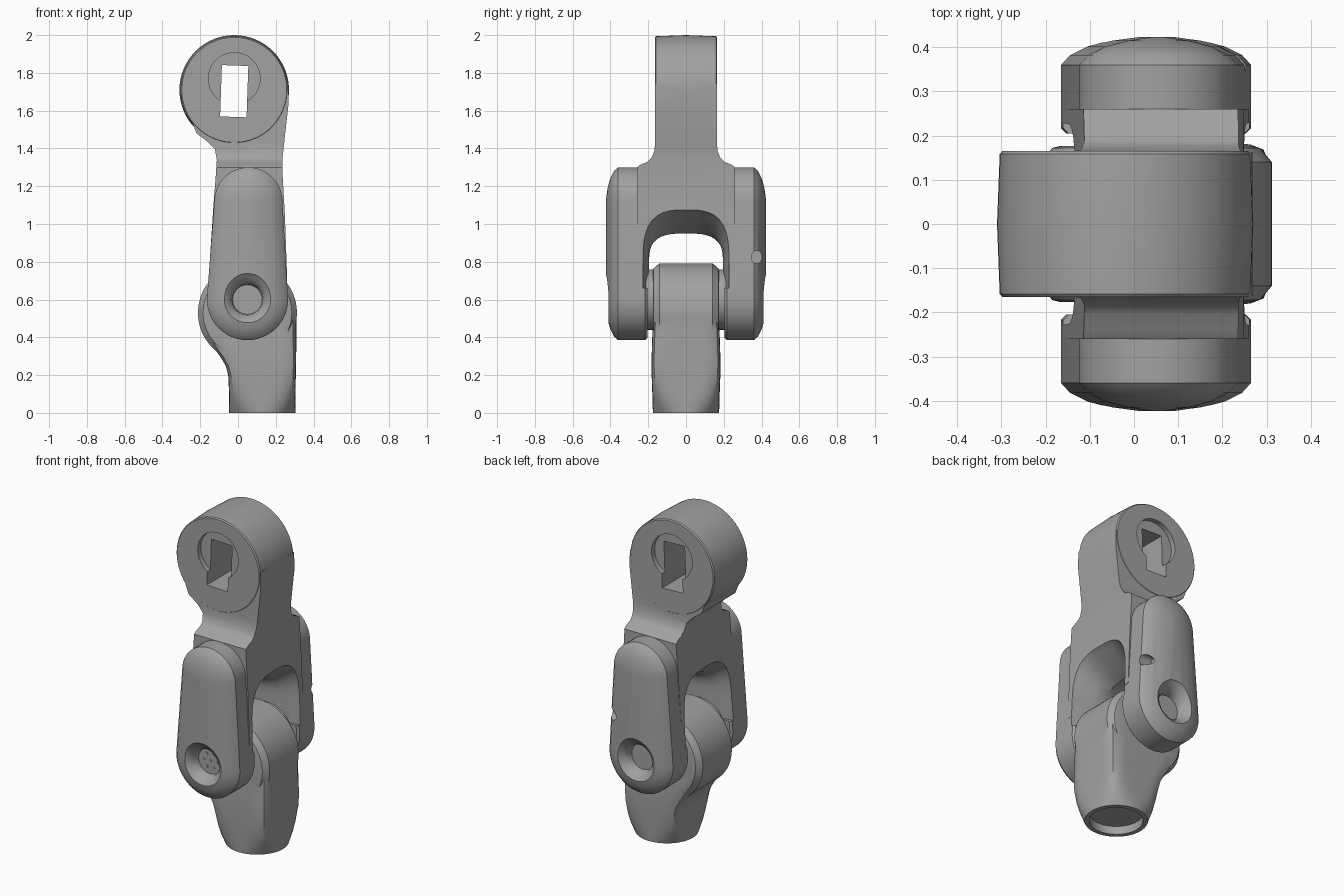
import bpy, bmesh
from math import sin, cos, pi, radians
from mathutils import Vector, Matrix

if "Cube" in bpy.data.objects:
    bpy.data.objects.remove(bpy.data.objects["Cube"])

steel = bpy.data.materials.new("grey_steel")
steel.use_nodes = True
GREY = (0.36, 0.36, 0.36, 1)
steel.diffuse_color = GREY
steel.node_tree.nodes["Principled BSDF"].inputs["Base Color"].default_value = GREY


def loft(name, rings):
    """Closed solid skinned through rings of equal point count."""
    bm = bmesh.new()
    loops = [[bm.verts.new(p) for p in ring] for ring in rings]
    n = len(loops[0])
    for a, b in zip(loops, loops[1:]):
        for i in range(n):
            j = (i + 1) % n
            bm.faces.new((a[i], a[j], b[j], b[i]))
    bm.faces.new(loops[0])
    bm.faces.new(loops[-1])
    bmesh.ops.recalc_face_normals(bm, faces=bm.faces)
    me = bpy.data.meshes.new(name)
    bm.to_mesh(me)
    bm.free()
    ob = bpy.data.objects.new(name, me)
    bpy.context.collection.objects.link(ob)
    me.materials.append(steel)
    return ob


def circle(x, z, r, y, n=64):
    return [Vector((x + r * cos(2 * pi * i / n), y, z + r * sin(2 * pi * i / n))) for i in range(n)]


def turned(name, x, z, steps):
    """Round part along y from (y, radius) steps."""
    return loft(name, [circle(x, z, r, y) for y, r in steps])


def capsule(y, inset, n=24):
    """Tapered arm outline, narrow end up."""
    top = [Vector((.055 + (.18 - inset) * cos(a), y, 1.12 + (.18 - inset) * sin(a)))
           for a in (pi * i / n for i in range(n + 1))]
    low = [Vector((.05 + (.215 - inset) * cos(a), y, .6 + (.215 - inset) * sin(a)))
           for a in (pi + pi * i / n for i in range(n + 1))]
    return top + low


def squircle(z, x0, x1, hy, power, n=48):
    """Horizontal section that runs from round to nearly square."""
    pts = []
    for i in range(n):
        c, s = cos(2 * pi * i / n), sin(2 * pi * i / n)
        k = (abs(c) ** power + abs(s) ** power) ** (-1 / power)
        pts.append(Vector(((x0 + x1) / 2 + (x1 - x0) / 2 * c * k, hy * s * k, z)))
    return pts


def arch(x, half, top, n=24):
    """Opening section with a rounded roof."""
    pts = []
    for i in range(n + 1):
        c, s = cos(pi * i / n), sin(pi * i / n)
        k = (abs(c) ** 3 + abs(s) ** 3) ** (-1 / 3)
        pts.append(Vector((x, half * c * k, .8 + (top - .8) * s * k)))
    return pts + [Vector((x, -half, .66)), Vector((x, half, .66))]


def apply_bool(ob, other, op):
    m = ob.modifiers.new(op.lower(), 'BOOLEAN')
    m.operation, m.object, m.solver = op, other, 'EXACT'
    bpy.context.view_layer.objects.active = ob
    bpy.ops.object.modifier_apply(modifier=m.name)
    bpy.data.objects.remove(other)


def finish(ob, angle=32):
    bpy.ops.object.select_all(action='DESELECT')
    ob.select_set(True)
    bpy.context.view_layer.objects.active = ob
    bpy.ops.object.shade_smooth_by_angle(angle=radians(angle))


# Neck and bridge: side outline crossed with front outline
front = [(.265, 1.74), (.268, 1.64), (.25, 1.48), (.237, 1.36), (.235, 1.28), (.248, 1.05), (.26, .72),
         (-.155, .72), (-.13, 1.1), (-.118, 1.25), (-.112, 1.34), (-.122, 1.395), (-.16, 1.435),
         (-.22, 1.48), (-.25, 1.56), (-.2, 1.74)]
yoke = loft("fork_link", [[Vector((x, y, z)) for x, z in front] for y in (-.5, .5)])
half = [(.163, 1.8), (.163, 1.43), (.168, 1.385), (.182, 1.35), (.205, 1.328), (.24, 1.315), (.26, 1.3), (.26, .6)]
outline = half + [(-y, z) for y, z in reversed(half)]
apply_bool(yoke, loft("side_outline", [[Vector((x, y, z)) for y, z in outline] for x in (-.6, .6)]), 'INTERSECT')

# Upper eye, slightly barrelled
eye = turned("eye", -.02, 1.71, [(-.165, .278), (-.158, .284), (0, .29), (.158, .284), (.165, .278)])
apply_bool(yoke, eye, 'UNION')

# Fork arms with chamfered, domed outer faces
for s in (-1, 1):
    steps = [(.205, .012), (.217, 0), (.36, 0), (.382, .02), (.402, .06), (.415, .11), (.423, .165)]
    apply_bool(yoke, loft("arm", [capsule(s * y, d) for y, d in steps]), 'UNION')

# Arched opening, tightest at mid thickness
sections = [(-.26, .25, 1.14), (-.12, .22, 1.06), (-.03, .2, .98), (.05, .195, .95),
            (.13, .2, .98), (.22, .22, 1.06), (.36, .25, 1.14)]
apply_bool(yoke, loft("opening", [arch(*p) for p in sections]), 'DIFFERENCE')

# Eye slot and shallow round recesses
w, h = .07, .136
tilt = Matrix.Rotation(radians(2), 3, 'Y')
corners = [tilt @ Vector((x, 0, z)) for x, z in ((w, h), (-w, h), (-w, -h), (w, -h))]
slot = [[c + Vector((-.02, y, 1.703)) for c in corners] for y in (-.4, .4)]
apply_bool(yoke, loft("slot", slot), 'DIFFERENCE')
for s in (-1, 1):
    apply_bool(yoke, turned("recess", -.02, 1.77, [(s * .135, .137), (s * .3, .137)]), 'DIFFERENCE')
    # Countersunk pivot dimples
    dimple = [(s * .34, .078), (s * .37, .082), (s * .395, .1), (s * .412, .125), (s * .46, .18)]
    apply_bool(yoke, turned("dimple", .05, .6, dimple), 'DIFFERENCE')

# Small cross hole in the side of the rear arm
hole = [[Vector((x, .375 + .028 * cos(2 * pi * i / 24), .825 + .034 * sin(2 * pi * i / 24)))
         for i in range(24)] for x in (.17, .5)]
apply_bool(yoke, loft("cross_hole", hole), 'DIFFERENCE')
finish(yoke)

# Small studs around the front pivot
for i in range(7):
    a, r = i * pi / 3, .045 if i else 0
    finish(loft("pivot_stud_%d" % i, [circle(.05 + r * cos(a), .6 + r * sin(a), .009, y, 12)
                                      for y in (-.335, -.344)]))

# Lower link: round foot blending to a square shank
shank = [(0, -.047, .305, .175, 2), (.02, -.047, .305, .176, 2.3), (.06, -.047, .305, .177, 3.2),
         (.12, -.048, .305, .179, 5), (.2, -.052, .306, .182, 8), (.25, -.065, .307, .182, 9),
         (.3, -.095, .308, .182, 9), (.36, -.14, .309, .18, 9), (.42, -.178, .309, .178, 9),
         (.5, -.2, .309, .174, 9)]
link = loft("lower_link", [squircle(*p) for p in shank])
boss = turned("boss", .05, .53, [(-.176, .22), (-.172, .235), (-.14, .262), (.14, .262), (.172, .235), (.176, .22)])
apply_bool(link, boss, 'UNION')
socket = loft("socket", [squircle(z, -.02, .278, .148, 2) for z in (-.1, .05)])
apply_bool(link, socket, 'DIFFERENCE')
finish(link)

# Spacer washers and pivot pin between link and arms
for side, s in (("front", -1), ("rear", 1)):
    finish(turned(side + "_washer", .05, .6, [(s * .15, .16), (s * .212, .16)]))
finish(turned("pivot_pin", .05, .6, [(-.3, .08), (.3, .08)]))
